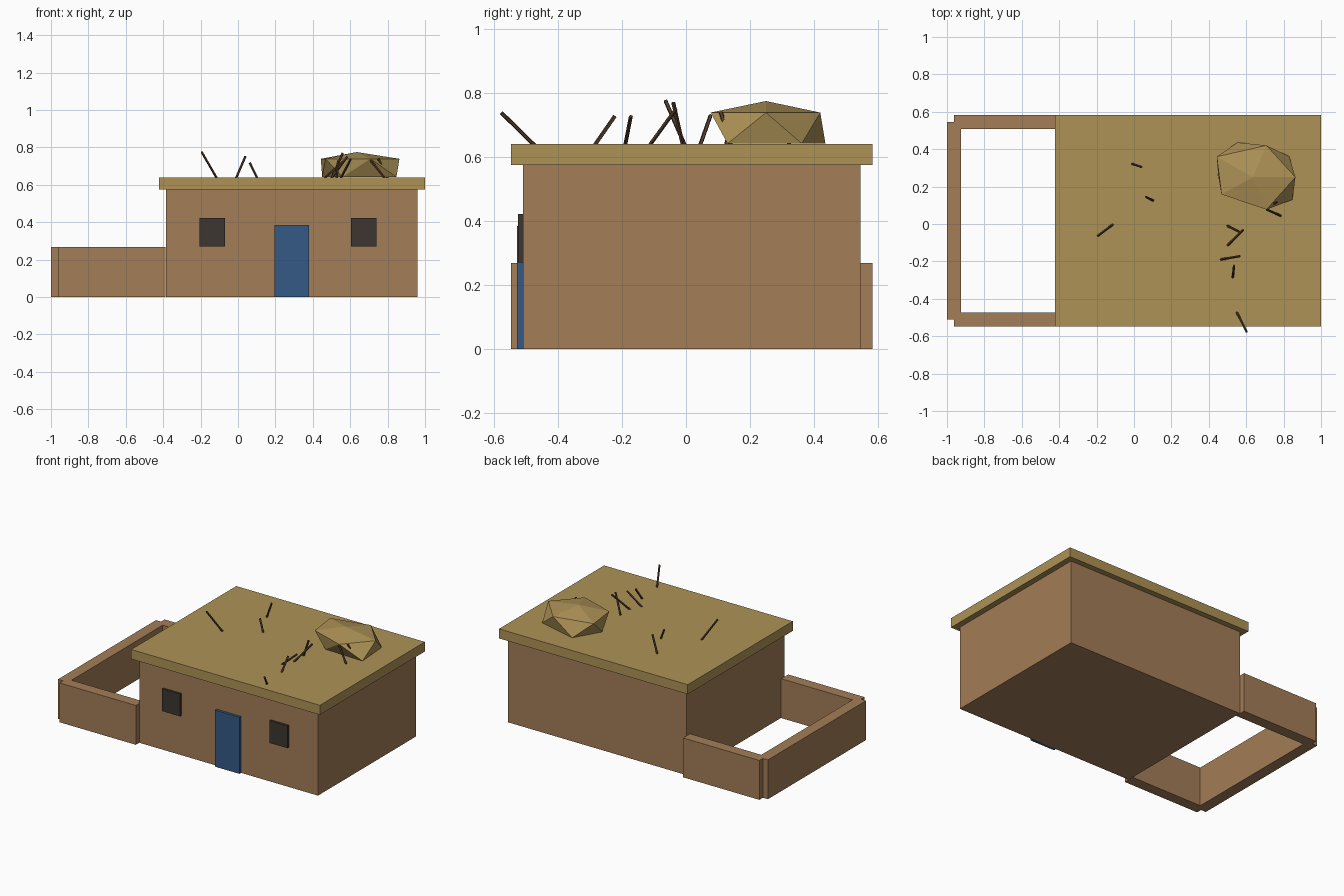
import bpy
import bmesh
from mathutils import Vector

if "Cube" in bpy.data.objects:
    bpy.data.objects.remove(bpy.data.objects["Cube"], do_unlink=True)


def material(name, r, g, b):
    mat = bpy.data.materials.new(name)
    mat.use_nodes = True
    mat.diffuse_color = (r, g, b, 1)
    bsdf = next(n for n in mat.node_tree.nodes if n.type == "BSDF_PRINCIPLED")
    bsdf.inputs["Base Color"].default_value = (r, g, b, 1)
    return mat


clay = material("clay", 0.367, 0.205, 0.095)
straw = material("straw", 0.42, 0.288, 0.093)
blue_paint = material("blue paint", 0.036, 0.102, 0.235)
dark_shutter = material("dark shutter", 0.045, 0.037, 0.03)
twig_wood = material("twig wood", 0.09, 0.05, 0.026)


def finish(name, bm, mat):
    bmesh.ops.recalc_face_normals(bm, faces=bm.faces)
    mesh = bpy.data.meshes.new(name)
    bm.to_mesh(mesh)
    bm.free()
    mesh.materials.append(mat)
    obj = bpy.data.objects.new(name, mesh)
    bpy.context.collection.objects.link(obj)
    return obj


def box(name, mat, xs, ys, zs):
    """Box spanning the given x, y and z ranges."""
    bm = bmesh.new()
    bmesh.ops.create_cube(bm, size=1)
    for v in bm.verts:
        v.co = [r[0] if c < 0 else r[1] for c, r in zip(v.co, (xs, ys, zs))]
    return finish(name, bm, mat)


def stick(name, foot, tip, radius=0.0065):
    """Thin straight twig between two points."""
    foot, tip = Vector(foot), Vector(tip)
    axis = tip - foot
    bm = bmesh.new()
    bmesh.ops.create_cone(bm, cap_ends=True, segments=5, radius1=radius,
                          radius2=radius, depth=axis.length)
    bm.transform(axis.to_track_quat("Z", "Y").to_matrix().to_4x4())
    bmesh.ops.translate(bm, verts=bm.verts, vec=(foot + tip) / 2)
    return finish(name, bm, twig_wood)


# House and roof slab
WALL_TOP, ROOF_TOP = 0.575, 0.64
box("house_body", clay, (-0.385, 0.96), (-0.51, 0.546), (0, WALL_TOP))
box("roof_slab", straw, (-0.422, 1), (-0.547, 0.584), (WALL_TOP, ROOF_TOP))

# Door and windows on the front
box("door", blue_paint, (0.195, 0.38), (-0.528, -0.505), (0, 0.385))
for side, x in (("right", -0.137), ("left", 0.672)):
    box(side + "_window", dark_shutter, (x - 0.068, x + 0.068),
        (-0.525, -0.505), (0.27, 0.422))

# Yard walls
YARD_TOP = 0.268
box("yard_side_wall", clay, (-1, -0.924), (-0.51, 0.546), (0, YARD_TOP))
for name, y in (("front", -0.547), ("back", 0.509)):
    box("yard_" + name + "_wall", clay, (-0.962, -0.387),
        (y, y + 0.075), (0, YARD_TOP))

# Faceted straw heap: apex, upper ring and lower ring
upper = [(0.863, 0.25), (0.708, 0.42), (0.443, 0.36), (0.468, 0.158), (0.708, 0.077)]
lower = [(0.83, 0.362), (0.553, 0.436), (0.45, 0.26), (0.56, 0.14), (0.847, 0.13)]
bm = bmesh.new()
bm.verts.new((0.635, 0.25, 0.775))
for ring, z in ((upper, 0.739), (lower, 0.642)):
    for x, y in ring:
        bm.verts.new((x, y, z))
bmesh.ops.convex_hull(bm, input=bm.verts)
finish("straw_heap", bm, straw)

# Loose twigs: foot on the roof, tip position
twigs = [
    ((0.55, -0.473), (0.603, -0.577, 0.738)),
    ((0.528, -0.286), (0.535, -0.222, 0.728)),
    ((0.463, -0.19), (0.565, -0.172, 0.727)),
    ((0.5, -0.115), (0.583, -0.032, 0.75)),
    ((0.5, -0.01), (0.56, -0.04, 0.77)),
    ((-0.113, -0.003), (-0.194, -0.064, 0.776)),
    ((0.103, 0.125), (0.063, 0.145, 0.718)),
    ((-0.01, 0.322), (0.04, 0.305, 0.753)),
    ((0.785, 0.044), (0.71, 0.077, 0.73)),
    ((0.8, 0.14), (0.75, 0.109, 0.74)),
]
for i, (foot, tip) in enumerate(twigs):
    stick(f"twig_{i + 1}", (*foot, ROOF_TOP - 0.004), tip)
